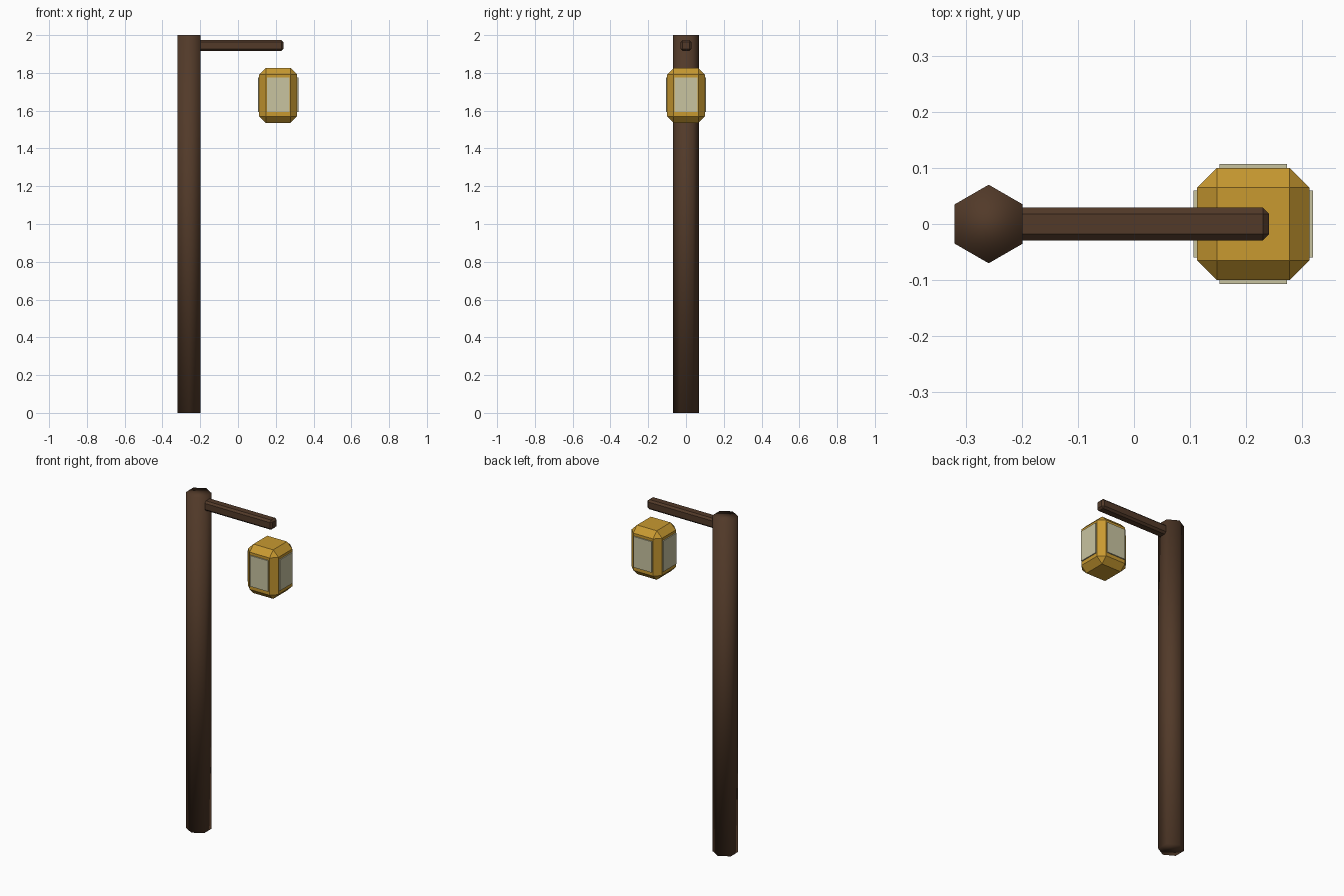
import bpy
import bmesh
import math
from mathutils import Matrix

if "Cube" in bpy.data.objects:
    bpy.data.objects.remove(bpy.data.objects["Cube"])


def material(name, color):
    m = bpy.data.materials.new(name)
    m.diffuse_color = (*color, 1.0)
    m.use_nodes = True
    m.node_tree.nodes["Principled BSDF"].inputs["Base Color"].default_value = m.diffuse_color
    return m


wood = material("dark_wood", (0.084, 0.042, 0.022))
gold = material("gold_metal", (0.578, 0.319, 0.030))
glass = material("pale_glass", (0.578, 0.546, 0.352))


def finish(bm, name, mat, smooth=False):
    mesh = bpy.data.meshes.new(name)
    bm.to_mesh(mesh)
    bm.free()
    mesh.materials.append(mat)
    for p in mesh.polygons:
        p.use_smooth = smooth
    obj = bpy.data.objects.new(name, mesh)
    bpy.context.collection.objects.link(obj)
    return obj


def box(name, lo, hi, mat, bevel=0.0):
    """Axis-aligned box between two corners, with optional chamfered edges."""
    bm = bmesh.new()
    bmesh.ops.create_cube(bm, size=1.0)
    for v in bm.verts:
        v.co = [(a + b) / 2 + c * (b - a) for a, b, c in zip(lo, hi, v.co)]
    if bevel:
        bmesh.ops.bevel(bm, geom=bm.edges[:], offset=bevel, segments=1,
                        profile=0.5, affect='EDGES')
    return finish(bm, name, mat)


# Six-sided post with corners pointing to front and back
bm = bmesh.new()
bmesh.ops.create_cone(bm, cap_ends=True, segments=6, radius1=0.07, radius2=0.07,
                      depth=2.0)
if max(v.co.x for v in bm.verts) > 0.065:
    bmesh.ops.rotate(bm, verts=bm.verts, matrix=Matrix.Rotation(math.pi / 6, 3, 'Z'))
bmesh.ops.translate(bm, verts=bm.verts, vec=(-0.259, 0, 1.0))
finish(bm, "post", wood, smooth=True)

# Horizontal arm, rooted inside the post
box("arm", (-0.25, -0.029, 1.916), (0.241, 0.029, 1.974), wood, 0.011)

# Lantern body with wide chamfers
cx, cz = 0.2125, 1.681
box("lantern_body", (cx - 0.1, -0.1, cz - 0.146), (cx + 0.1, 0.1, cz + 0.146),
    gold, 0.035)

# Thin glass panes standing just proud of the four sides
z0, z1 = 1.592, 1.776
for s, side in ((-1, "front"), (1, "back")):
    ya, yb = sorted((s * 0.098, s * 0.1065))
    box("pane_" + side, (cx - 0.06, ya, z0), (cx + 0.06, yb, z1), glass)
for s, side in ((-1, "left"), (1, "right")):
    xa, xb = sorted((cx + s * 0.098, cx + s * 0.1065))
    box("pane_" + side, (xa, -0.06, z0), (xb, 0.06, z1), glass)
